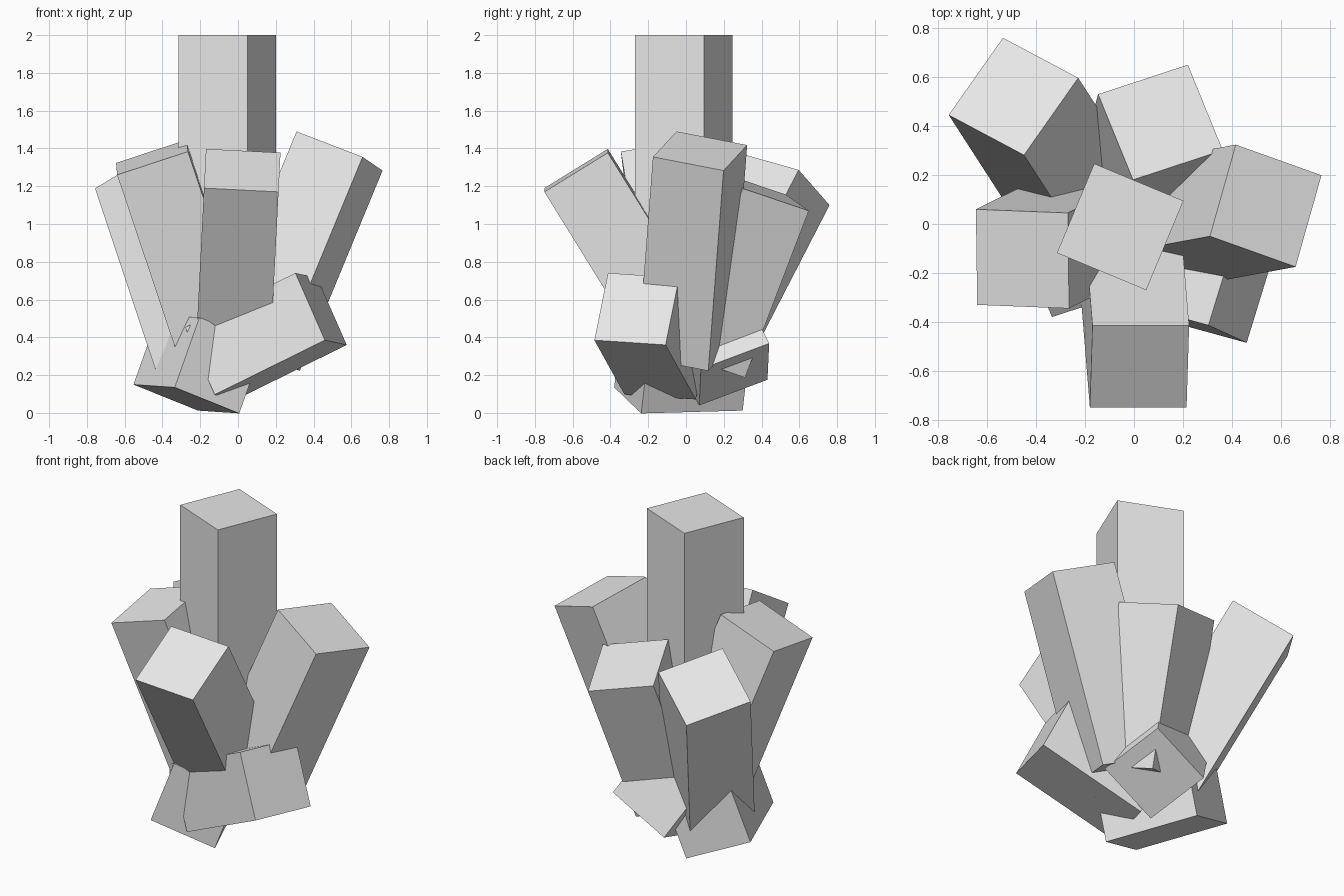
import bpy
import bmesh
from mathutils import Matrix, Vector

default_cube = bpy.data.objects.get("Cube")
if default_cube:
    bpy.data.objects.remove(default_cube, do_unlink=True)

SIDE = 0.395  # every crystal has the same square section

# One plain grey for the whole cluster
stone = bpy.data.materials.new("plain_grey")
stone.use_nodes = True
grey = (0.8, 0.8, 0.8, 1.0)
stone.diffuse_color = grey
stone.node_tree.nodes["Principled BSDF"].inputs["Base Color"].default_value = grey


def crystal(name, corner, toward_u, toward_v, length):
    """Square prism placed by three corners of its outer end, running inward."""
    corner = Vector(corner)
    u = (Vector(toward_u) - corner).normalized()
    v = Vector(toward_v) - corner
    v = (v - u * v.dot(u)).normalized()
    outward = u.cross(v)
    centre = corner + (u + v) * SIDE / 2 - outward * length / 2

    # Columns of the rotation are the two end edges and the long axis
    turn = Matrix((u, v, outward)).transposed().to_4x4()
    size = Matrix.Diagonal((SIDE, SIDE, length, 1))

    bm = bmesh.new()
    bmesh.ops.create_cube(bm, size=1, matrix=turn @ size)
    mesh = bpy.data.meshes.new(name)
    bm.to_mesh(mesh)
    bm.free()
    mesh.materials.append(stone)
    obj = bpy.data.objects.new(name, mesh)
    obj.location = centre
    bpy.context.collection.objects.link(obj)
    return obj


# Upright crystal in the middle
crystal("central_crystal", (.05, -.27, 2), (.2, .09, 2), (-.31, -.11, 2), 1.65)

# Ring of tall crystals leaning outward
crystal("front_crystal",
        (-.18, -.75, 1.19), (.215, -.75, 1.17), (-.17, -.41, 1.4), 1.16)
crystal("right_crystal",
        (-.64, -.33, 1.26), (-.26, -.345, 1.385), (-.64, .06, 1.325), 1.1)
crystal("back_right_crystal",
        (-.535, .76, 1.1), (-.76, .44, 1.19), (-.235, .585, 1.29), 1.12)
crystal("back_left_crystal",
        (.22, .65, 1.07), (-.145, .53, 1.155), (.36, .31, 1.185), .95)
crystal("left_crystal",
        (.31, -.05, 1.49), (.66, -.175, 1.355), (.41, .325, 1.42), 1.15)

# Short crystals lying around the base
crystal("low_front_left_crystal",
        (.46, -.485, .385), (.575, -.11, .36), (.305, -.41, .74), .67)
crystal("low_right_crystal",
        (-.335, -.38, .135), (0, -.24, 0), (-.204, -.337, .505), .58)
crystal("low_back_crystal",
        (-.065, .07, .04), (-.15, .43, .175), (.275, .07, .225), .45)
